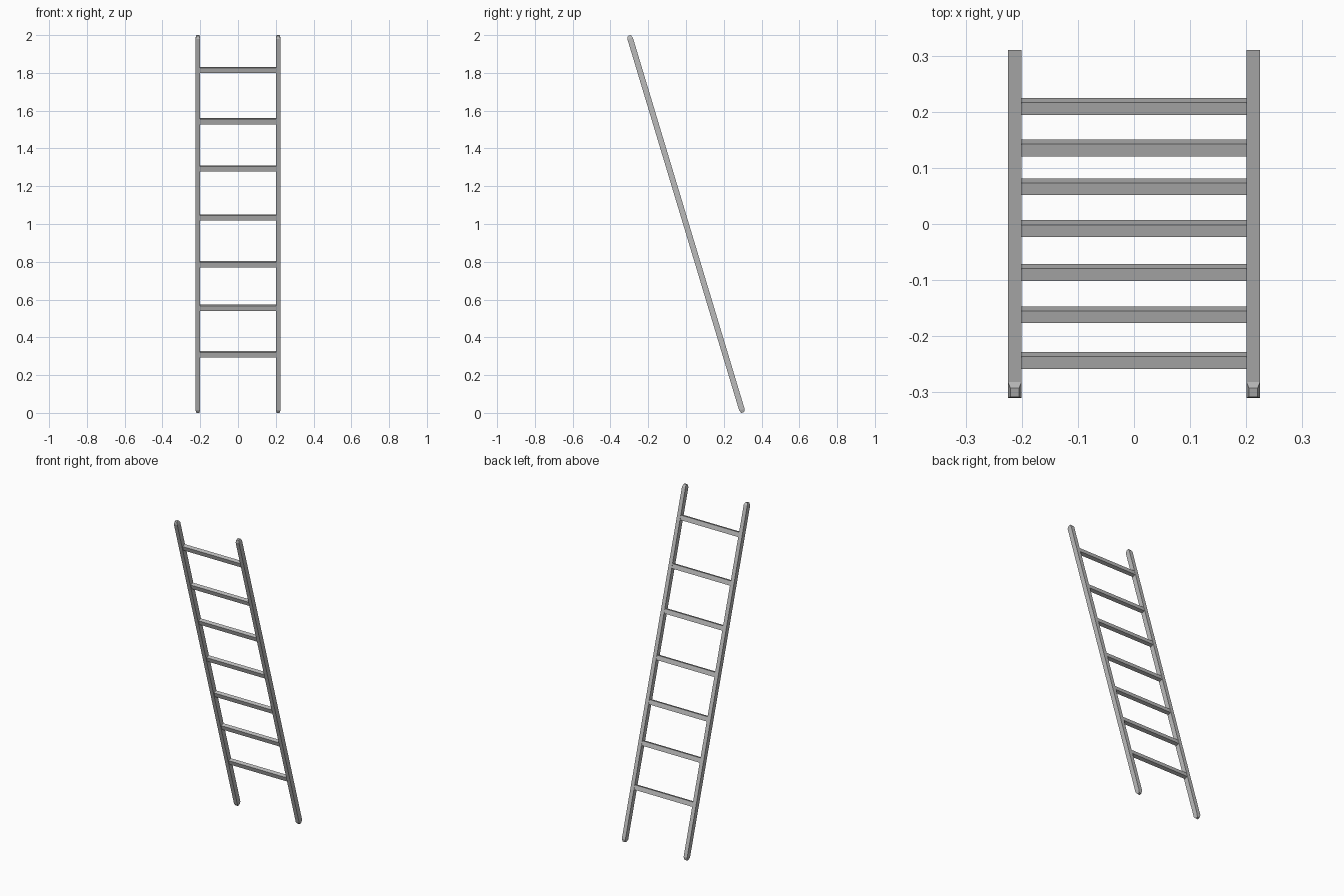
import bpy, bmesh, math
from mathutils import Matrix

cube = bpy.data.objects.get("Cube")
if cube:
    bpy.data.objects.remove(cube)

LEAN = math.radians(16.75)
TILT = Matrix.Rotation(LEAN, 4, 'X')
CENTRE = Matrix.Translation((0, 0, 1))

grey = bpy.data.materials.new("plain grey")
grey.use_nodes = True
colour = (0.5, 0.5, 0.5, 1)
grey.diffuse_color = colour
grey.node_tree.nodes["Principled BSDF"].inputs["Base Color"].default_value = colour


def finish(name, bm, matrix):
    bmesh.ops.recalc_face_normals(bm, faces=bm.faces)
    mesh = bpy.data.meshes.new(name)
    bm.to_mesh(mesh)
    bm.free()
    mesh.transform(matrix)
    mesh.materials.append(grey)
    obj = bpy.data.objects.new(name, mesh)
    bpy.context.collection.objects.link(obj)


def box(size):
    bm = bmesh.new()
    bmesh.ops.create_cube(bm, size=1)
    bmesh.ops.scale(bm, vec=size, verts=bm.verts)
    return bm


# Side rails: long square bars with tapered tips
HALF = 1.042
TIP = 0.016
for side, x in (("left", 0.2125), ("right", -0.2125)):
    bm = box((0.024, 0.030, 2 * (HALF - TIP)))
    ends = [f for f in bm.faces if abs(f.normal.z) > 0.9]
    for face in ends:
        direction = math.copysign(1, face.normal.z)
        tip = bmesh.ops.extrude_discrete_faces(bm, faces=[face])["faces"][0]
        for v in tip.verts:
            v.co.x *= 0.65
            v.co.y *= 0.53
            v.co.z += direction * TIP
    bmesh.ops.remove_doubles(bm, verts=bm.verts, dist=0.0001)
    finish(side + "_rail", bm, CENTRE @ Matrix.Translation((x, 0, 0)) @ TILT)

# Rungs: flat bars between the rails, leaning with them
heights = [0.31, 0.556, 0.786, 1.034, 1.293, 1.544, 1.815]
for i, z in enumerate(heights):
    along = (z - 1) / math.cos(LEAN)
    place = CENTRE @ TILT @ Matrix.Translation((0, 0.002, along))
    finish(f"rung_{i + 1}", box((0.403, 0.023, 0.028)), place)
